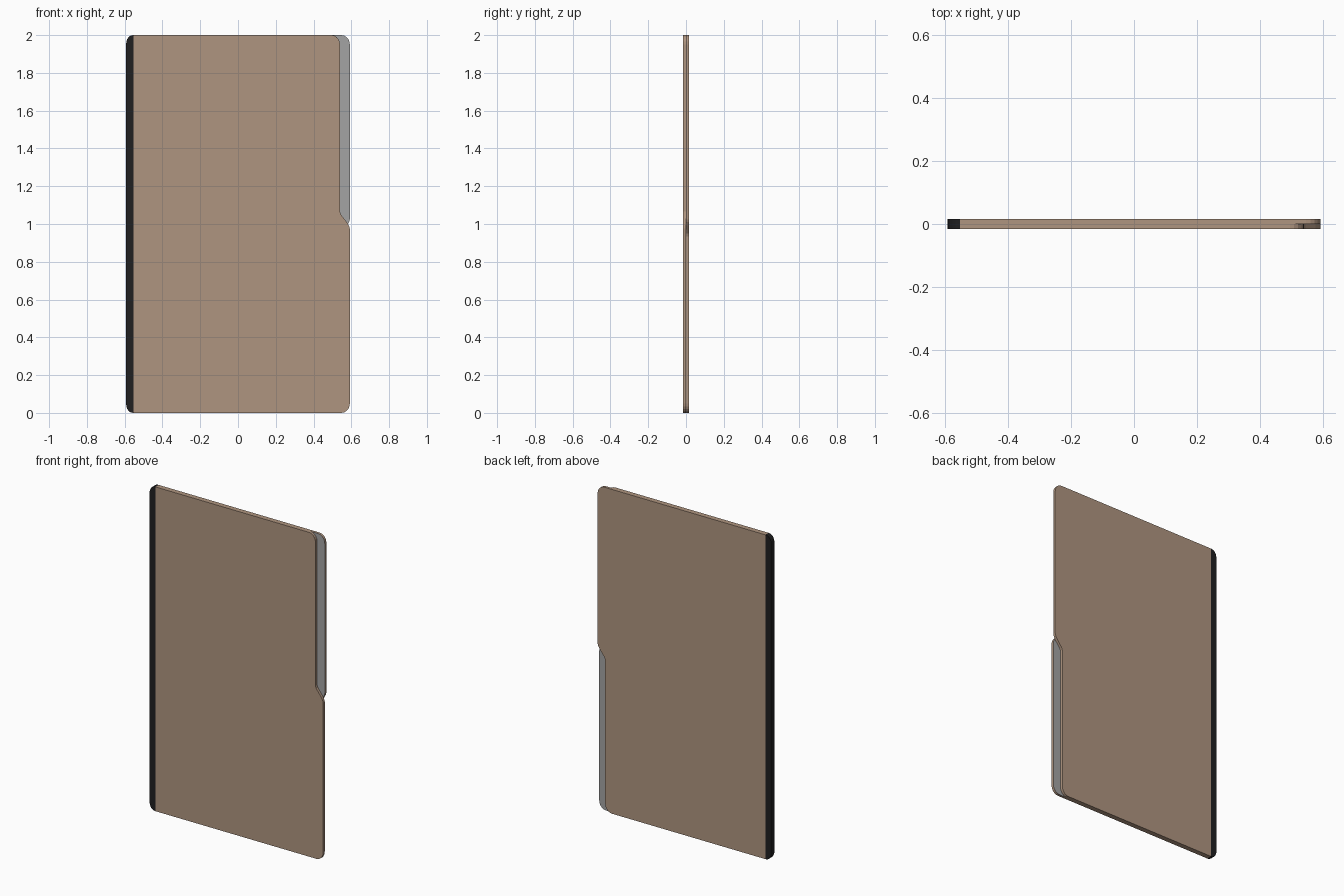
import bpy, bmesh, math

if "Cube" in bpy.data.objects:
    bpy.data.objects.remove(bpy.data.objects["Cube"])


def material(name, rgb):
    m = bpy.data.materials.new(name)
    m.diffuse_color = (*rgb, 1)
    m.use_nodes = True
    m.node_tree.nodes["Principled BSDF"].inputs["Base Color"].default_value = m.diffuse_color
    return m


BROWN = material("tan_panel", (0.43, 0.30, 0.215))
GREY = material("grey_rebate", (0.37, 0.37, 0.37))
BLACK = material("black_edging", (0.014, 0.014, 0.015))

W, T, H = 0.592, 0.016, 2.0      # half width, half thickness, height
SEAM = -0.552                    # where the edging meets the panel


def corner(cx, cz, rx, rz, start, steps=5):
    """Quarter-ellipse corner, counter-clockwise from the start angle."""
    return [(cx + rx * math.cos(math.radians(start + 90 * i / steps)),
             cz + rz * math.sin(math.radians(start + 90 * i / steps)))
            for i in range(steps + 1)]


def slab(name, profile, y0, y1, mats, inner_y=None):
    """Extrude an x-z outline from y0 to y1; paint the inner face grey."""
    bm = bmesh.new()
    base = bm.faces.new([bm.verts.new((x, y0, z)) for x, z in profile])
    ext = bmesh.ops.extrude_face_region(bm, geom=[base], use_keep_orig=True)
    verts = [v for v in ext["geom"] if isinstance(v, bmesh.types.BMVert)]
    bmesh.ops.translate(bm, verts=verts, vec=(0, y1 - y0, 0))
    bmesh.ops.recalc_face_normals(bm, faces=bm.faces)
    if inner_y is not None:
        for f in bm.faces:
            if all(abs(v.co.y - inner_y) < 1e-5 for v in f.verts):
                f.material_index = 1
    me = bpy.data.meshes.new(name)
    bm.to_mesh(me)
    bm.free()
    for m in mats:
        me.materials.append(m)
    ob = bpy.data.objects.new(name, me)
    bpy.context.collection.objects.link(ob)
    return ob


# Front half: full width below, notched back above the middle
R = 0.045
notch = 0.54
leaf = [(SEAM, 0)]
leaf += corner(W - R, 0.05, R, 0.05, -90)
leaf += [(W, 0.975), (0.588, 0.99), (0.577, 1.008), (0.545, 1.05), (notch, 1.065)]
leaf += corner(notch - R, H - 0.05, R, 0.05, 0)
leaf += [(SEAM, H)]
slab("front_panel_half", leaf, -T, 0, [BROWN, GREY], 0)

# Back half: the same outline turned upside down
slab("back_panel_half", [(x, H - z) for x, z in leaf], 0, T, [BROWN, GREY], 0)

# Black edging strip down the left side
edge = [(SEAM, H)] + corner(-W + 0.036, H - 0.045, 0.036, 0.045, 90)
edge += corner(-W + 0.036, 0.045, 0.036, 0.045, 180) + [(SEAM, 0)]
slab("left_edging", edge, -T, T, [BLACK])
